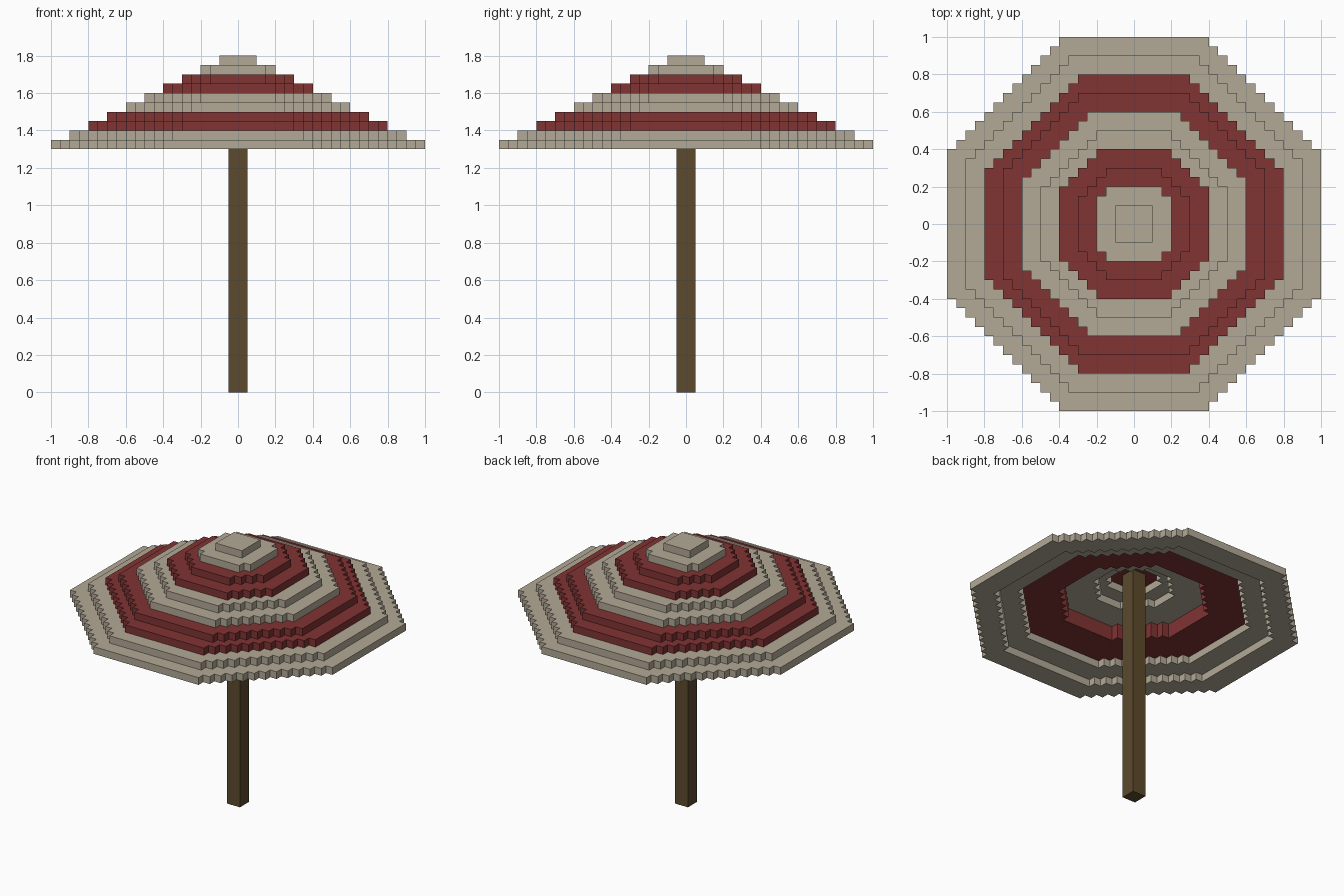
import bpy, bmesh

if "Cube" in bpy.data.objects:
    bpy.data.objects.remove(bpy.data.objects["Cube"])

U = 0.05            # block size
Z0 = 1.3            # underside of canopy


def material(name, rgb):
    m = bpy.data.materials.new(name)
    m.diffuse_color = (*rgb, 1)
    m.use_nodes = True
    m.node_tree.nodes["Principled BSDF"].inputs["Base Color"].default_value = m.diffuse_color
    return m


BEIGE = material("beige fabric", (0.45, 0.40, 0.31))
RED = material("red fabric", (0.22, 0.033, 0.034))
WOOD = material("brown wood", (0.107, 0.069, 0.026))

# Canopy layers from the rim up, in blocks:
# outer radius, outer |x|+|y| limit, hole radius, hole limit, material (0 beige, 1 red)
LAYERS = [
    (20, 28, 17, 24, 0), (18, 25, 14, 20, 0),
    (16, 22, 9, 13, 1), (14, 20, 9, 13, 1),
    (12, 17, 5, 7, 0), (10, 14, 3, 5, 0),
    (8, 12, 0, 0, 1), (6, 9, 0, 0, 1),
    (4, 7, 0, 0, 0), (2, 4, 0, 0, 0),
]


def in_octagon(i, j, r, limit):
    a = i + 1 if i >= 0 else -i
    b = j + 1 if j >= 0 else -j
    return a <= r and b <= r and a + b <= limit


def filled(i, j, k):
    if not 0 <= k < len(LAYERS):
        return False
    r, s, hr, hs, _ = LAYERS[k]
    return in_octagon(i, j, r, s) and not in_octagon(i, j, hr, hs)


# Block sides: direction and its four corners, wound outward
SIDES = {
    (1, 0, 0): ((1, 0, 0), (1, 1, 0), (1, 1, 1), (1, 0, 1)),
    (-1, 0, 0): ((0, 0, 0), (0, 0, 1), (0, 1, 1), (0, 1, 0)),
    (0, 1, 0): ((0, 1, 0), (0, 1, 1), (1, 1, 1), (1, 1, 0)),
    (0, -1, 0): ((0, 0, 0), (1, 0, 0), (1, 0, 1), (0, 0, 1)),
    (0, 0, 1): ((0, 0, 1), (1, 0, 1), (1, 1, 1), (0, 1, 1)),
    (0, 0, -1): ((0, 0, 0), (0, 1, 0), (1, 1, 0), (1, 0, 0)),
}


def finish(name, bm, mats):
    me = bpy.data.meshes.new(name)
    bm.to_mesh(me)
    bm.free()
    for m in mats:
        me.materials.append(m)
    ob = bpy.data.objects.new(name, me)
    bpy.context.collection.objects.link(ob)


# Stepped octagonal canopy: only exposed block sides, coloured by layer
bm = bmesh.new()
for k, layer in enumerate(LAYERS):
    r = layer[0]
    for i in range(-r, r):
        for j in range(-r, r):
            if not filled(i, j, k):
                continue
            for (dx, dy, dz), quad in SIDES.items():
                if filled(i + dx, j + dy, k + dz):
                    continue
                f = bm.faces.new([bm.verts.new(((i + x) * U, (j + y) * U, Z0 + (k + z) * U))
                                  for x, y, z in quad])
                f.material_index = layer[4]
bmesh.ops.remove_doubles(bm, verts=bm.verts, dist=0.001)
finish("canopy", bm, [BEIGE, RED])

# Square pole reaching up into the canopy
bm = bmesh.new()
bmesh.ops.create_cube(bm, size=1)
for v in bm.verts:
    v.co = (v.co.x * 0.1, v.co.y * 0.1, (v.co.z + 0.5) * 1.6)
finish("pole", bm, [WOOD])
